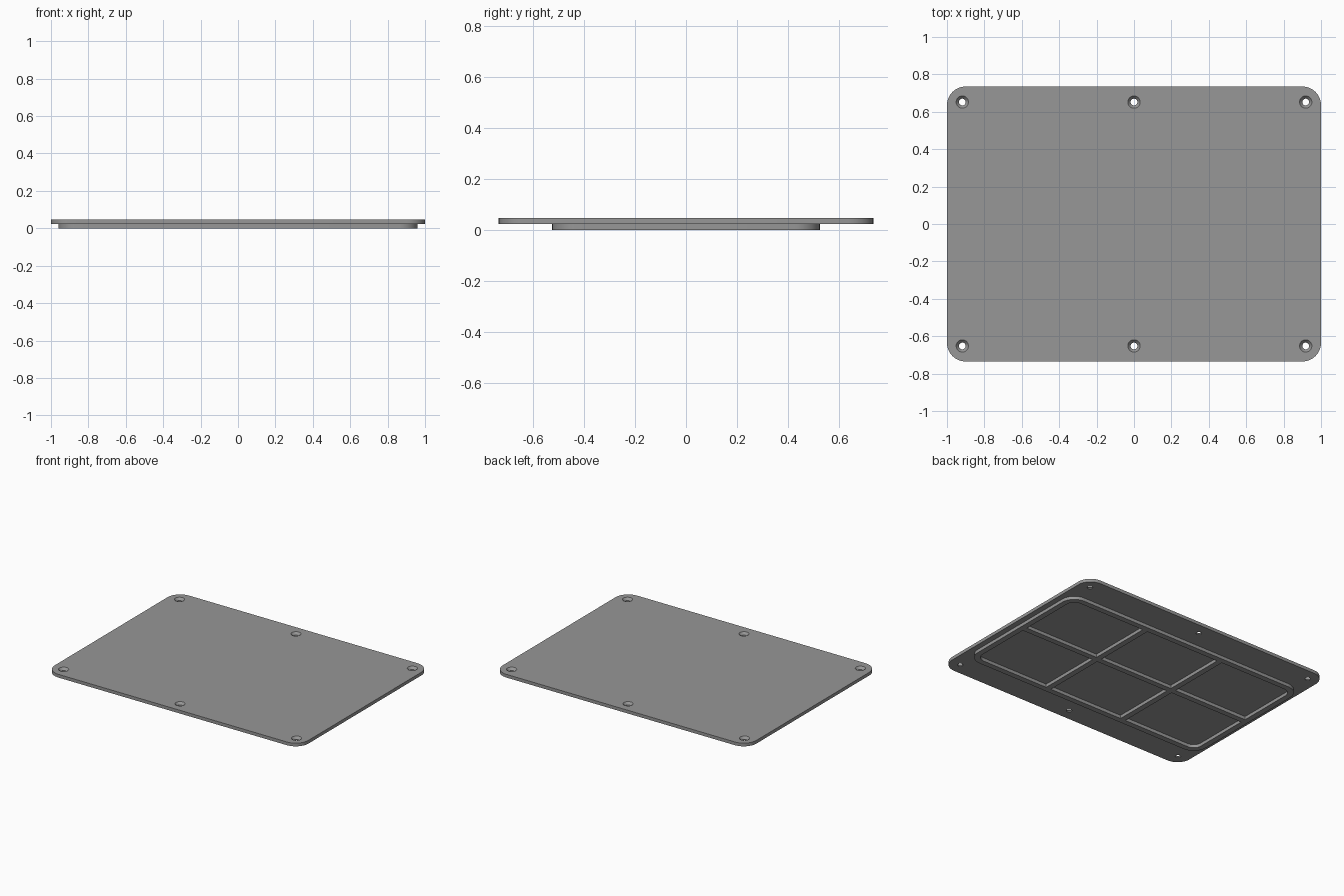
import bpy, bmesh, math

if "Cube" in bpy.data.objects:
    bpy.data.objects.remove(bpy.data.objects["Cube"])

Z_LIP, Z_TOP = 0.023, 0.046          # lip height, overall height
WALL = 0.04                          # lip and rib thickness
LIP_X, LIP_Y = 0.96, 0.525           # lip half sizes

gray = bpy.data.materials.new("gray")
gray.diffuse_color = (0.31, 0.31, 0.31, 1)
gray.use_nodes = True
gray.node_tree.nodes["Principled BSDF"].inputs["Base Color"].default_value = gray.diffuse_color


def rounded_rect(x0, y0, x1, y1, radii, steps=10):
    """Counter-clockwise outline; radii run from the (x1, y1) corner."""
    pts = []
    corners = [(x1, y1, -1, -1), (x0, y1, 1, -1), (x0, y0, 1, 1), (x1, y0, -1, 1)]
    for k, ((x, y, sx, sy), r) in enumerate(zip(corners, radii)):
        if r == 0:
            pts.append((x, y))
            continue
        for i in range(steps + 1):
            a = math.pi / 2 * (k + i / steps)
            pts.append((x + sx * r + r * math.cos(a), y + sy * r + r * math.sin(a)))
    return pts


def circle(x, y, r, n=32):
    return [(x + r * math.cos(2 * math.pi * i / n),
             y + r * math.sin(2 * math.pi * i / n)) for i in range(n)]


def build(name, walls, cap_top):
    """Each wall is a stack of (outline, z) rings; first ring lies on the bottom cap."""
    bm = bmesh.new()
    bottom, top = [], []
    for rings in walls:
        loops = [[bm.verts.new((x, y, z)) for x, y in pts] for pts, z in rings]
        for a, b in zip(loops, loops[1:]):
            for i in range(len(a)):
                j = (i + 1) % len(a)
                bm.faces.new((a[i], a[j], b[j], b[i]))
        for loop, edges in ((loops[0], bottom), (loops[-1], top)):
            edges += [bm.edges.get((v, loop[i - 1])) for i, v in enumerate(loop)]
    for edges, up in ((bottom, -1), (top, 1)):
        if up == 1 and not cap_top:
            continue
        bmesh.ops.triangle_fill(bm, edges=edges, use_beauty=True, normal=(0, 0, up))
    bmesh.ops.recalc_face_normals(bm, faces=bm.faces)
    # outward check on the bottom cap
    low = min(bm.faces, key=lambda f: (f.calc_center_median().z, f.normal.z))
    if low.normal.z > 0.5:
        bmesh.ops.reverse_faces(bm, faces=bm.faces)
    mesh = bpy.data.meshes.new(name)
    bm.to_mesh(mesh)
    bm.free()
    mesh.materials.append(gray)
    ob = bpy.data.objects.new(name, mesh)
    bpy.context.collection.objects.link(ob)
    bpy.ops.object.select_all(action='DESELECT')
    ob.select_set(True)
    bpy.context.view_layer.objects.active = ob
    bpy.ops.object.shade_smooth_by_angle(angle=math.radians(30))
    return ob


# Cover plate with six countersunk screw holes
outline = rounded_rect(-1, -0.735, 1, 0.735, [0.1] * 4)
plate = [[(outline, Z_LIP), (outline, Z_TOP)]]
for x in (-0.918, 0, 0.918):
    for y in (-0.652, 0.652):
        plate.append([(circle(x, y, 0.018), Z_LIP),
                      (circle(x, y, 0.018), Z_LIP + 0.006),
                      (circle(x, y, 0.033), Z_TOP)])
build("cover_plate", plate, True)

# Locating lip with ribs: 3 x 2 pockets, open where it meets the plate
outline = rounded_rect(-LIP_X, -LIP_Y, LIP_X, LIP_Y, [0.1] * 4)
frame = [[(outline, 0), (outline, Z_LIP)]]
cell_x = (2 * LIP_X - 4 * WALL) / 3
cell_y = (2 * LIP_Y - 3 * WALL) / 2
for i in range(3):
    for j in range(2):
        x = -LIP_X + WALL + i * (cell_x + WALL)
        y = -LIP_Y + WALL + j * (cell_y + WALL)
        radii = [0.06 * (i == ci and j == cj)
                 for ci, cj in ((2, 1), (0, 1), (0, 0), (2, 0))]
        pocket = rounded_rect(x, y, x + cell_x, y + cell_y, radii)
        frame.append([(pocket, 0), (pocket, Z_LIP)])
build("ribbed_lip", frame, False)
